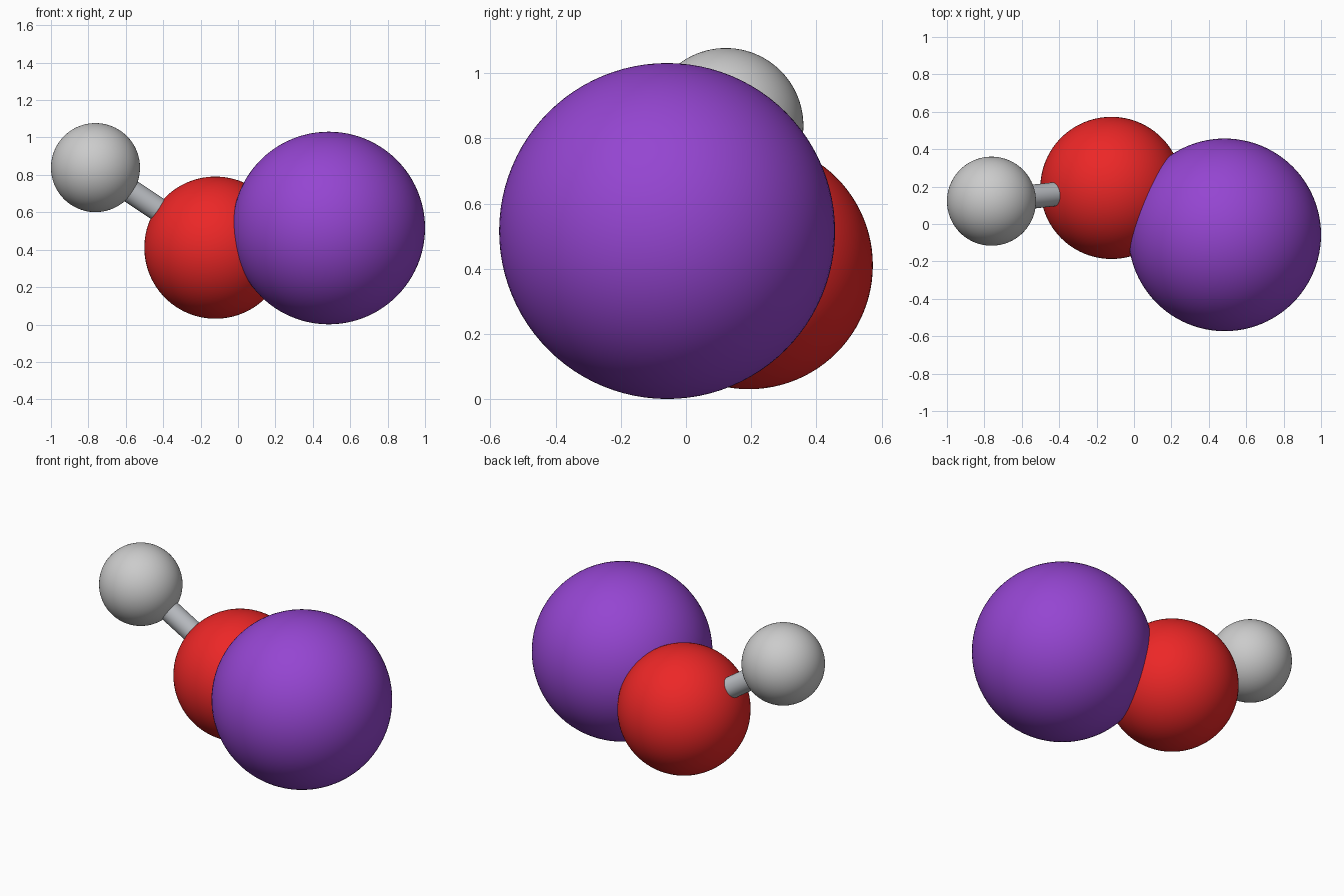
import bpy
from mathutils import Vector

if "Cube" in bpy.data.objects:
    bpy.data.objects.remove(bpy.data.objects["Cube"])


def material(name, rgb):
    m = bpy.data.materials.new(name)
    m.diffuse_color = (*rgb, 1)
    m.use_nodes = True
    m.node_tree.nodes["Principled BSDF"].inputs["Base Color"].default_value = m.diffuse_color
    return m


def finish(name, mat):
    ob = bpy.context.object
    ob.name = name
    ob.data.materials.append(mat)
    bpy.ops.object.shade_smooth_by_angle()
    return ob


def atom(name, centre, radius, mat):
    bpy.ops.mesh.primitive_uv_sphere_add(segments=96, ring_count=48,
                                         radius=radius, location=centre)
    return finish(name, mat)


def bond(name, a, b, mat, radius=0.064):
    a, b = Vector(a), Vector(b)
    d = b - a
    bpy.ops.mesh.primitive_cylinder_add(vertices=48, radius=radius, depth=d.length,
                                        location=(a + b) / 2,
                                        rotation=d.to_track_quat('Z', 'Y').to_euler())
    return finish(name, mat)


white = material("white", (0.82, 0.82, 0.84))
red = material("red", (0.84, 0.02, 0.02))
purple = material("purple", (0.30, 0.06, 0.64))
grey = material("bond_grey", (0.50, 0.52, 0.55))

# Atom centres
H = (-0.762, 0.122, 0.839)
O = (-0.121, 0.193, 0.411)
K = (0.485, -0.058, 0.516)

# Atoms
atom("small_white_atom", H, 0.238, white)
atom("red_atom", O, 0.380, red)
atom("large_purple_atom", K, 0.515, purple)

# Bonds run centre to centre
bond("bond_white_red", H, O, grey)
bond("bond_red_purple", O, K, grey)
